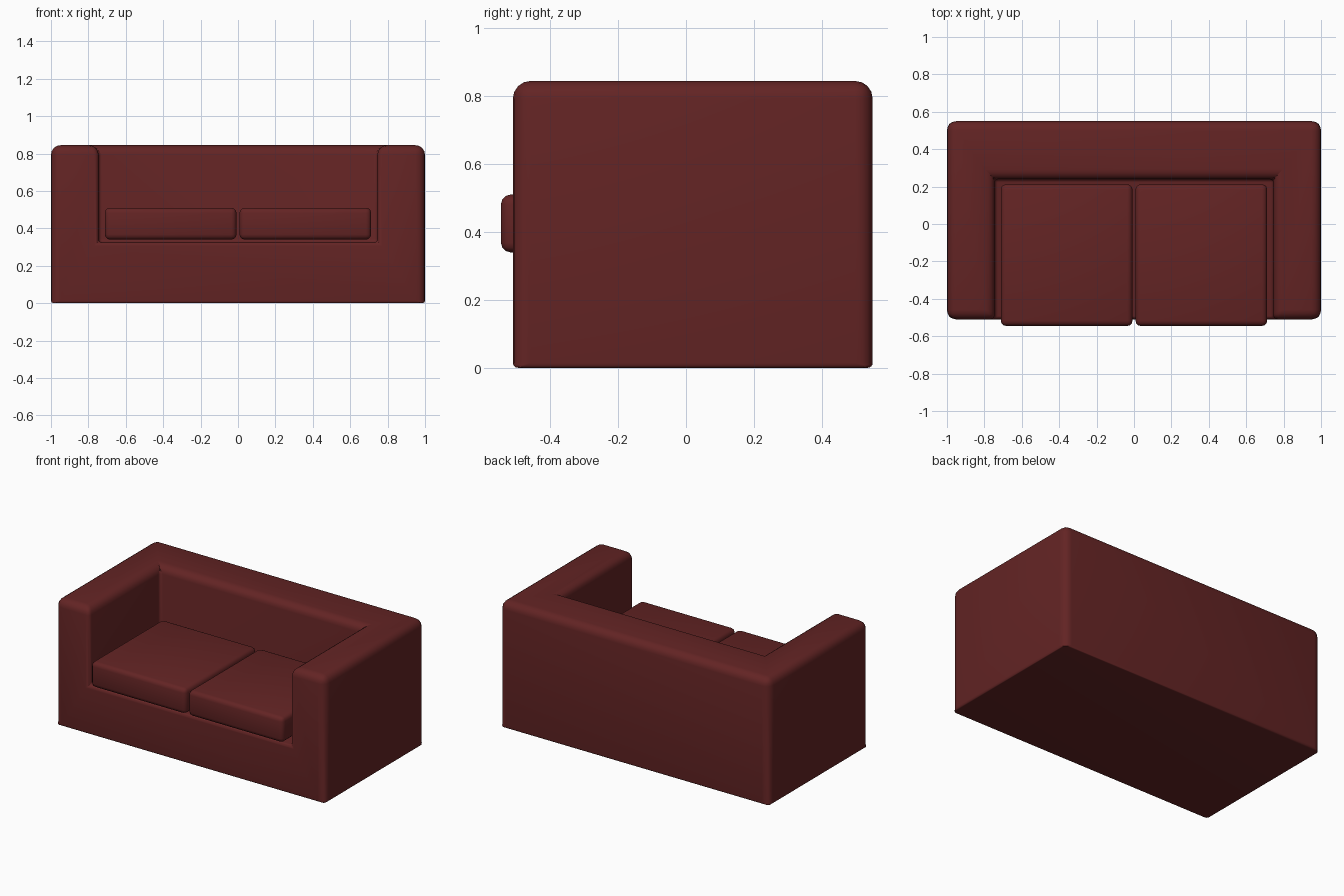
import bpy, bmesh

if "Cube" in bpy.data.objects:
    bpy.data.objects.remove(bpy.data.objects["Cube"])

red = bpy.data.materials.new("dark red fabric")
red.diffuse_color = (0.125, 0.0175, 0.0175, 1)
red.use_nodes = True
red.node_tree.nodes["Principled BSDF"].inputs["Base Color"].default_value = red.diffuse_color


def finish(name, bm, weight, width, segments):
    """Turn bm into an object with weighted, rounded edges."""
    bmesh.ops.recalc_face_normals(bm, faces=bm.faces)
    layer = bm.edges.layers.float.new("bevel_weight_edge")
    for e in bm.edges:
        e[layer] = weight(e)
    me = bpy.data.meshes.new(name)
    bm.to_mesh(me)
    bm.free()
    me.materials.append(red)
    ob = bpy.data.objects.new(name, me)
    bpy.context.collection.objects.link(ob)
    mod = ob.modifiers.new("rounding", 'BEVEL')
    mod.limit_method = 'WEIGHT'
    mod.width = width
    mod.segments = segments
    bpy.ops.object.select_all(action='DESELECT')
    ob.select_set(True)
    bpy.context.view_layer.objects.active = ob
    bpy.ops.object.modifier_apply(modifier=mod.name)
    bpy.ops.object.shade_smooth_by_angle(angle=0.7)
    return ob


# Sofa body: grid of cells with the seating recess left empty
xs, ys, zs = (-1, -0.745, 0.745, 1), (-0.51, 0.24, 0.55), (0, 0.325, 0.845)


def filled(i, j, k):
    inside = 0 <= i < 3 and 0 <= j < 2 and 0 <= k < 2
    return inside and (i, j, k) != (1, 0, 1)


bm = bmesh.new()
for i in range(3):
    for j in range(2):
        for k in range(2):
            if not filled(i, j, k):
                continue
            for a in range(3):
                for s in (0, 1):
                    n = [i, j, k]
                    n[a] += 2 * s - 1
                    if filled(*n):
                        continue
                    loop = []
                    for u, v in ((0, 0), (1, 0), (1, 1), (0, 1)):
                        p = [i, j, k]
                        p[a] += s
                        p[(a + 1) % 3] += u
                        p[(a + 2) % 3] += v
                        loop.append(bm.verts.new((xs[p[0]], ys[p[1]], zs[p[2]])))
                    bm.faces.new(loop)
bmesh.ops.remove_doubles(bm, verts=bm.verts, dist=1e-4)
bmesh.ops.recalc_face_normals(bm, faces=bm.faces)
bmesh.ops.dissolve_limit(bm, angle_limit=0.01, verts=bm.verts, edges=bm.edges)


def body_weight(e):
    z = [v.co.z for v in e.verts]
    if max(z) < 0.01:
        return 0.28                      # tight bottom edge
    if max(z) < 0.33 and min(z) > 0.3:
        return 0.35                      # seat platform edges
    if not e.is_convex:
        return 0.35                      # inner corners
    if all(abs(v.co.x) < 0.8 for v in e.verts) and min(z) < 0.5:
        return 0.5                       # inner front edge of the arms
    return 1.0


finish("sofa_body", bm, body_weight, 0.052, 4)

# Two seat cushions
for side, name in ((-1, "left_cushion"), (1, "right_cushion")):
    bm = bmesh.new()
    bmesh.ops.create_cube(bm, size=1)
    for v in bm.verts:
        v.co.x = v.co.x * 0.704 + side * 0.36
        v.co.y = v.co.y * 0.757 - 0.1665
        v.co.z = v.co.z * 0.17 + 0.425
    finish(name, bm, lambda e: 1.0, 0.028, 3)
